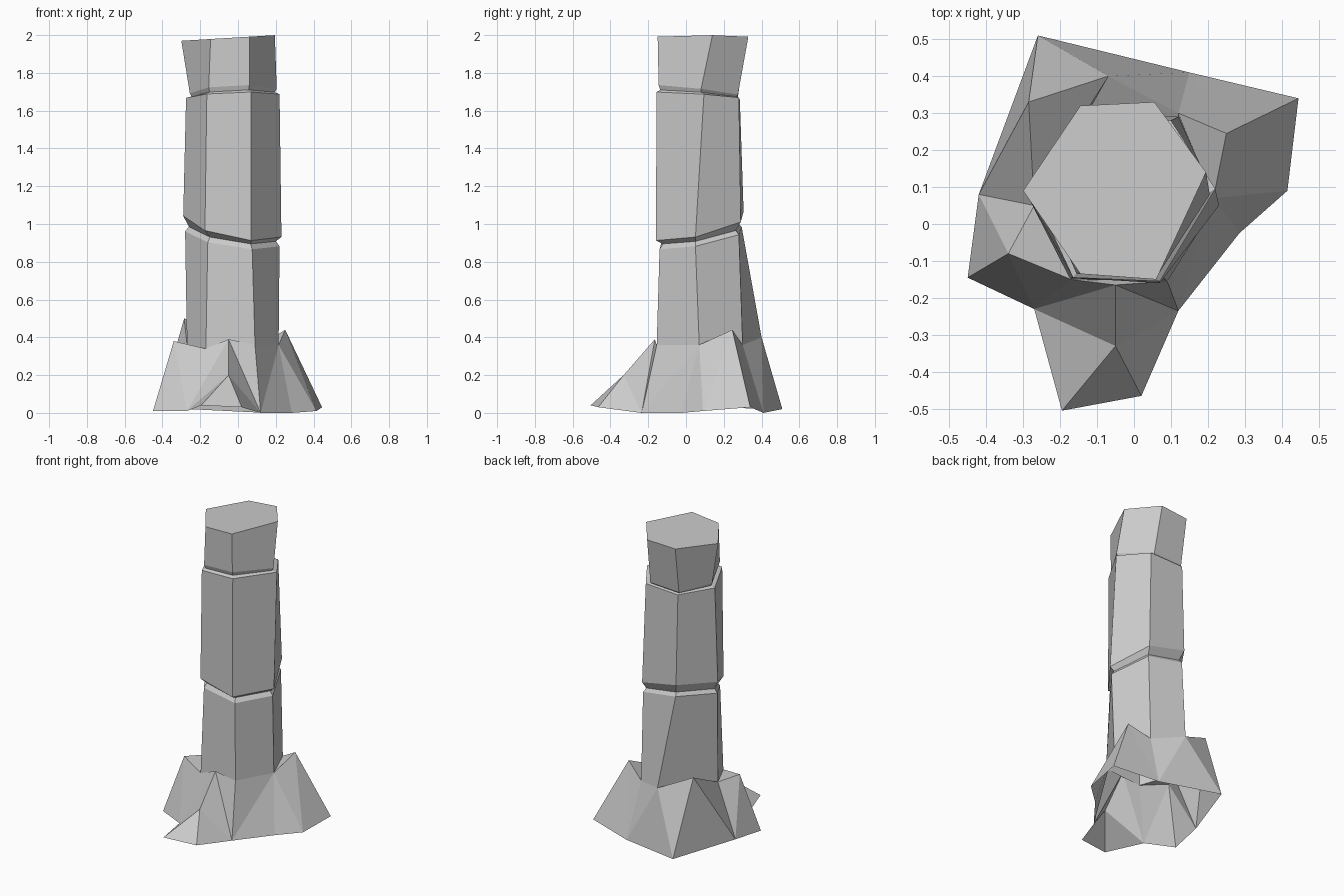
import bpy, bmesh
from mathutils import Vector

if "Cube" in bpy.data.objects:
    bpy.data.objects.remove(bpy.data.objects["Cube"])


def finish(bm, name):
    bmesh.ops.recalc_face_normals(bm, faces=bm.faces)
    mesh = bpy.data.meshes.new(name)
    bm.to_mesh(mesh)
    bm.free()
    obj = bpy.data.objects.new(name, mesh)
    bpy.context.collection.objects.link(obj)
    return obj


def ring(hexagon, z, tilt_x, tilt_y, scale=1.0):
    """Six-sided section on a tilted plane, scaled about its middle."""
    cx = sum(p[0] for p in hexagon) / 6
    cy = sum(p[1] for p in hexagon) / 6
    pts = [(cx + (x - cx) * scale, cy + (y - cy) * scale) for x, y in hexagon]
    return [Vector((x, y, z + tilt_x * x + tilt_y * y)) for x, y in pts]


# Cross-sections: left, front left, front right, right, back right, back left
TOP = [(-.30, .09), (-.145, -.135), (.06, -.15), (.195, .14), (.055, .33), (-.145, .32)]
NECK = [(-.255, .09), (-.155, -.135), (.06, -.145), (.205, .08), (.07, .275), (-.14, .275)]
SHAFT_TOP = [(-.275, .09), (-.165, -.145), (.07, -.155), (.22, .095), (.10, .28), (-.14, .285)]
SHAFT_LOW = [(-.29, .08), (-.175, -.145), (.07, -.16), (.23, .05), (.12, .29), (-.14, .305)]
LOWER = [(-.28, .07), (-.16, -.13), (.075, -.14), (.22, .05), (.12, .28), (-.13, .295)]
FOOT = [(-.27, .05, .36), (-.17, -.15, .34), (.09, -.155, .36),
        (.215, .07, .36), (.12, .30, .36), (-.07, .40, .40)]

# Column: stacked stone drums with narrow grooves between them
rings = [
    [Vector(p) for p in FOOT],
    ring(LOWER, .905, -.15, .2),
    ring(LOWER, .93, -.16, .2, .92),
    ring(SHAFT_LOW, .965, -.2, .24),
    ring(SHAFT_TOP, 1.685, .04, -.07),
    ring(NECK, 1.695, .05, -.09, .96),
    ring(NECK, 1.715, .05, -.12),
    ring(TOP, 1.988, .06, 0),
]
bm = bmesh.new()
loops = [[bm.verts.new(p) for p in r] for r in rings]
for low, high in zip(loops, loops[1:]):
    for i in range(6):
        j = (i + 1) % 6
        bm.faces.new((low[i], low[j], high[j], high[i]))
bm.faces.new(loops[-1])
finish(bm, "column")

# Rock base: peaks and ground points around the foot, open underneath
points = dict(zip("abcdef", FOOT))
points.update(
    P=(-.34, -.08, .38), Q=(-.05, -.165, .39), R=(-.05, -.33, .20),
    S=(.25, .245, .44), T=(-.285, .33, .50),
    A=(-.45, -.145, .01), B=(-.27, -.23, .01), C=(-.195, -.505, .04),
    D=(.02, -.465, .03), E=(.12, -.235, 0), F=(.285, -.025, 0),
    G=(.415, .09, .01), H=(.445, .34, .03), I=(.15, .41, 0),
    J=(-.26, .51, .02), K=(-.42, .08, .03))
faces = ("PAB PBb Pba KAP KPa bBQ BCR BRQ CDR RDE REQ QEc bQc "
         "cEd EFd dFG dGS SGH dSe SHI SIe eIf fIJ fJT TJK TKa afT")
bm = bmesh.new()
verts = {k: bm.verts.new(p) for k, p in points.items()}
for face in faces.split():
    bm.faces.new([verts[k] for k in face])
finish(bm, "rock_base")
